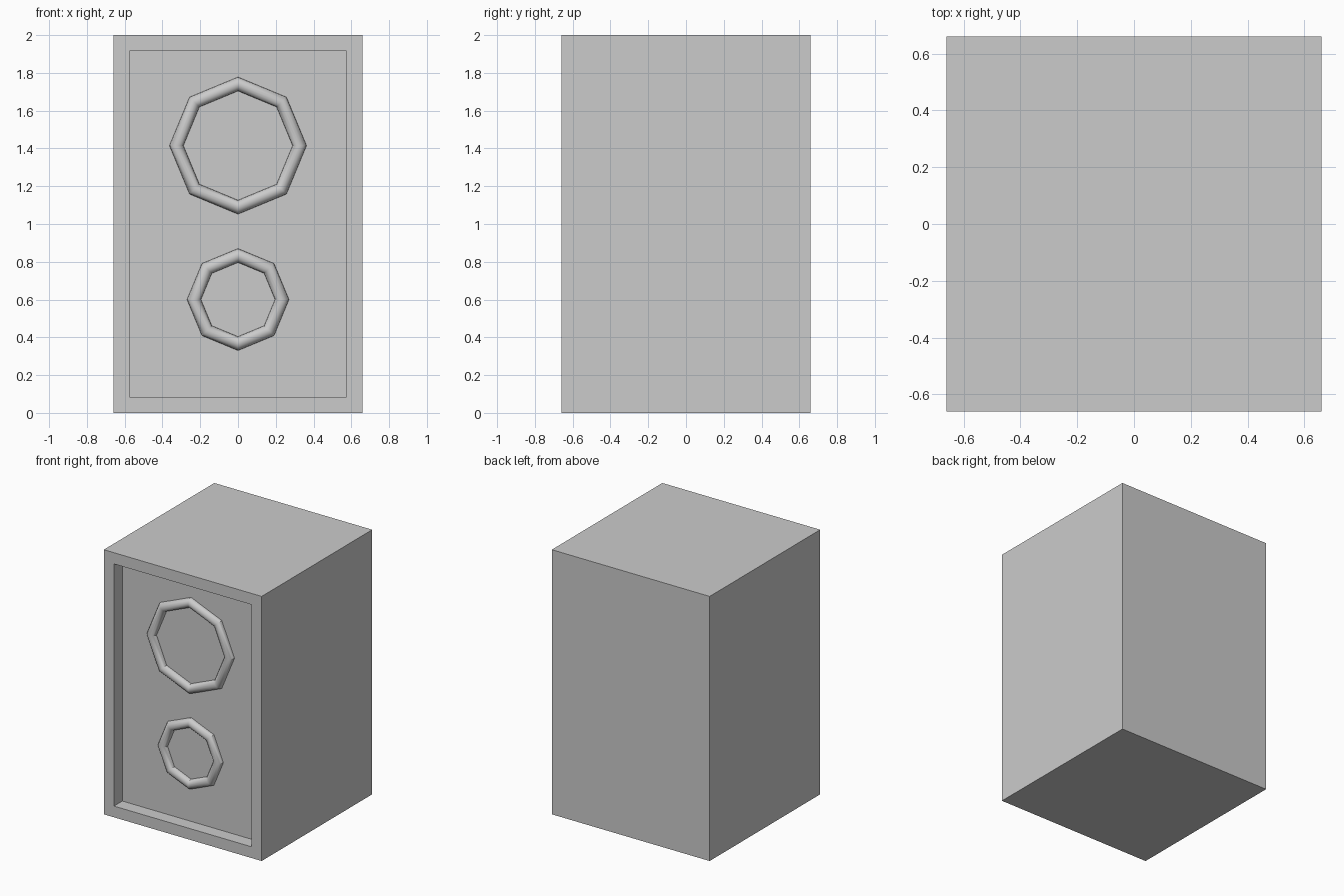
import bpy, bmesh, math
from mathutils import Vector

if "Cube" in bpy.data.objects:
    bpy.data.objects.remove(bpy.data.objects["Cube"])

W, H, BORDER, DEPTH = 1.32, 2.0, 0.12, 0.10

# Cabinet: box whose front face is inset and pushed in to form the baffle
bm = bmesh.new()
bmesh.ops.create_cube(bm, size=1)
for v in bm.verts:
    v.co = Vector((v.co.x * W, v.co.y * W, (v.co.z + 0.5) * H))
bm.normal_update()
front = min(bm.faces, key=lambda f: f.calc_center_median().y)
bmesh.ops.inset_region(bm, faces=[front], thickness=BORDER)
ext = bmesh.ops.extrude_discrete_faces(bm, faces=[front])
bmesh.ops.translate(bm, verts=ext["faces"][0].verts, vec=(0, DEPTH, 0))
bmesh.ops.recalc_face_normals(bm, faces=bm.faces)
mesh = bpy.data.meshes.new("cabinet")
bm.to_mesh(mesh)
bm.free()
cabinet = bpy.data.objects.new("cabinet", mesh)
bpy.context.collection.objects.link(cabinet)


# Driver rings: eight-sided tori half sunk into the baffle
def driver_ring(name, z, major):
    bpy.ops.mesh.primitive_torus_add(
        major_segments=8, minor_segments=16, major_radius=major,
        minor_radius=0.037, location=(0, -W / 2 + DEPTH, z),
        rotation=(math.pi / 2, 0, 0))
    ring = bpy.context.object
    ring.name = name
    bpy.ops.object.shade_smooth_by_angle(angle=math.radians(30))


driver_ring("upper_driver_ring", 1.415, 0.326)
driver_ring("lower_driver_ring", 0.60, 0.233)
